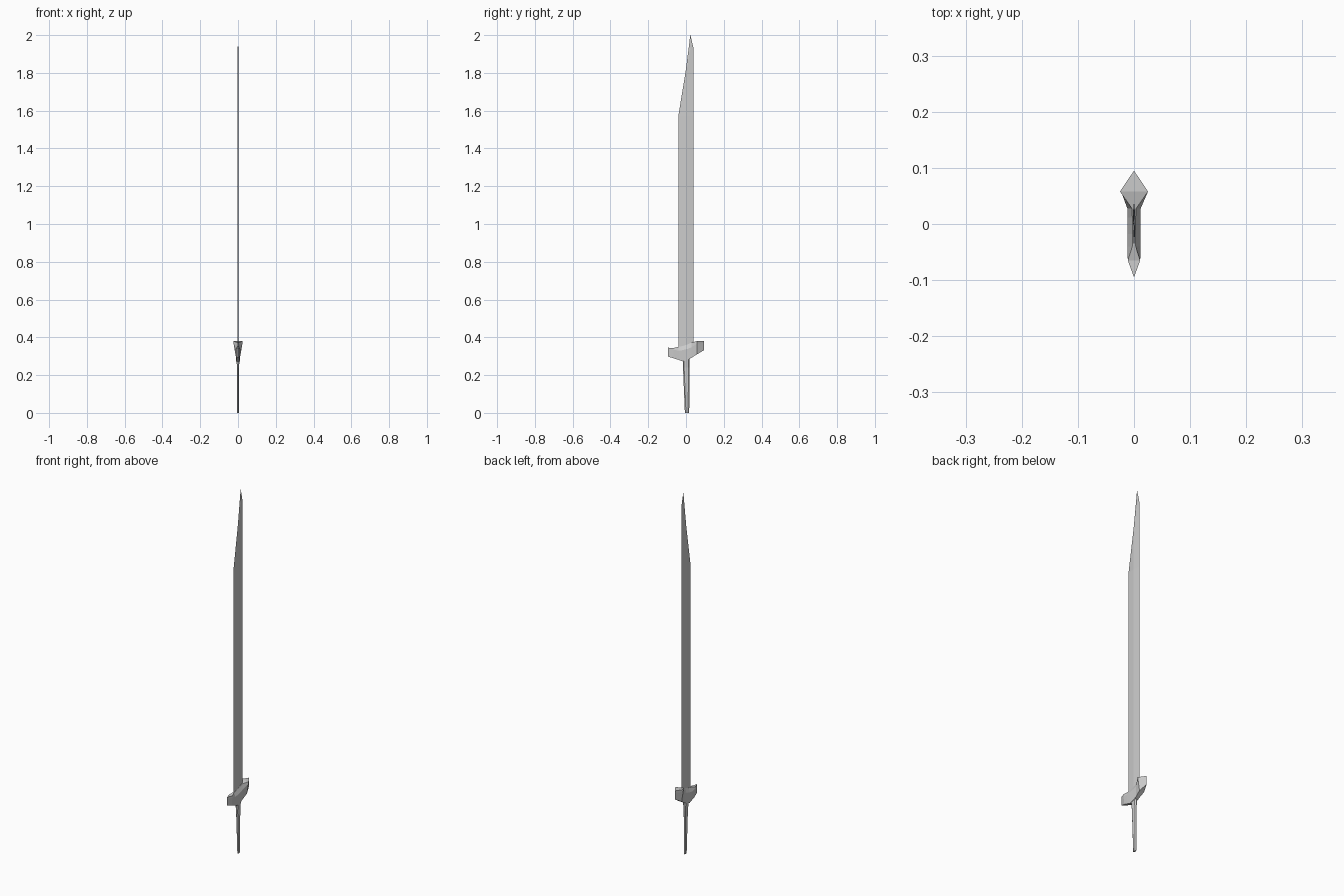
import bpy, bmesh


def loft(name, rings):
    """Skin a closed solid through a list of equal-length rings of points."""
    bm = bmesh.new()
    rows = [[bm.verts.new(p) for p in ring] for ring in rings]
    n = len(rows[0])
    for a, b in zip(rows, rows[1:]):
        for i in range(n):
            j = (i + 1) % n
            bm.faces.new((a[i], a[j], b[j], b[i]))
    bm.faces.new(rows[0][::-1])
    bm.faces.new(rows[-1])
    bmesh.ops.remove_doubles(bm, verts=bm.verts, dist=0.0002)
    bmesh.ops.recalc_face_normals(bm, faces=bm.faces)
    mesh = bpy.data.meshes.new(name)
    bm.to_mesh(mesh)
    bm.free()
    obj = bpy.data.objects.new(name, mesh)
    bpy.context.collection.objects.link(obj)
    return obj


# Blade: thin diamond section; z, cutting edge, ridge, spine, half thickness
blade = [
    (0.32, -0.041, 0.0, 0.04, 0.003),
    (1.57, -0.041, 0.0, 0.04, 0.003),
    (1.80, -0.003, 0.002, 0.04, 0.0025),
    (1.93, 0.014, 0.024, 0.04, 0.0015),
    (2.00, 0.0225, 0.023, 0.0235, 0.0003),
]
loft("blade", [[(0, e, z), (w, r, z), (0, s, z), (-w, r, z)]
               for z, e, r, s, w in blade])

# Guard: sections along y with steep shoulders in the middle, flared ends;
# y, bottom z, shoulder z, top z, then bottom, shoulder and top half widths
guard = [
    (-0.095, 0.298, 0.335, 0.345, 0.0, 0.0, 0.0),
    (-0.065, 0.289, 0.334, 0.344, 0.008, 0.011, 0.011),
    (-0.040, 0.281, 0.330, 0.350, 0.009, 0.012, 0.003),
    (-0.018, 0.273, 0.332, 0.354, 0.010, 0.012, 0.003),
    (0.012, 0.282, 0.340, 0.364, 0.010, 0.012, 0.003),
    (0.028, 0.291, 0.347, 0.372, 0.010, 0.012, 0.004),
    (0.058, 0.310, 0.366, 0.380, 0.014, 0.023, 0.025),
    (0.095, 0.332, 0.370, 0.380, 0.0, 0.0, 0.0),
]
loft("guard", [[(-b, y, z0), (b, y, z0), (s, y, zm),
                (t, y, z1), (-t, y, z1), (-s, y, zm)]
               for y, z0, zm, z1, b, s, t in guard])

# Grip: slim six-sided bar; z, front y, back y, half width
grip = [
    (0.0, -0.006, 0.017, 0.004),
    (0.24, -0.016, 0.019, 0.005),
    (0.295, -0.018, 0.019, 0.010),
]
loft("grip", [[(0, f, z), (w, f + 0.006, z), (w, k - 0.006, z),
               (0, k, z), (-w, k - 0.006, z), (-w, f + 0.006, z)]
              for z, f, k, w in grip])
